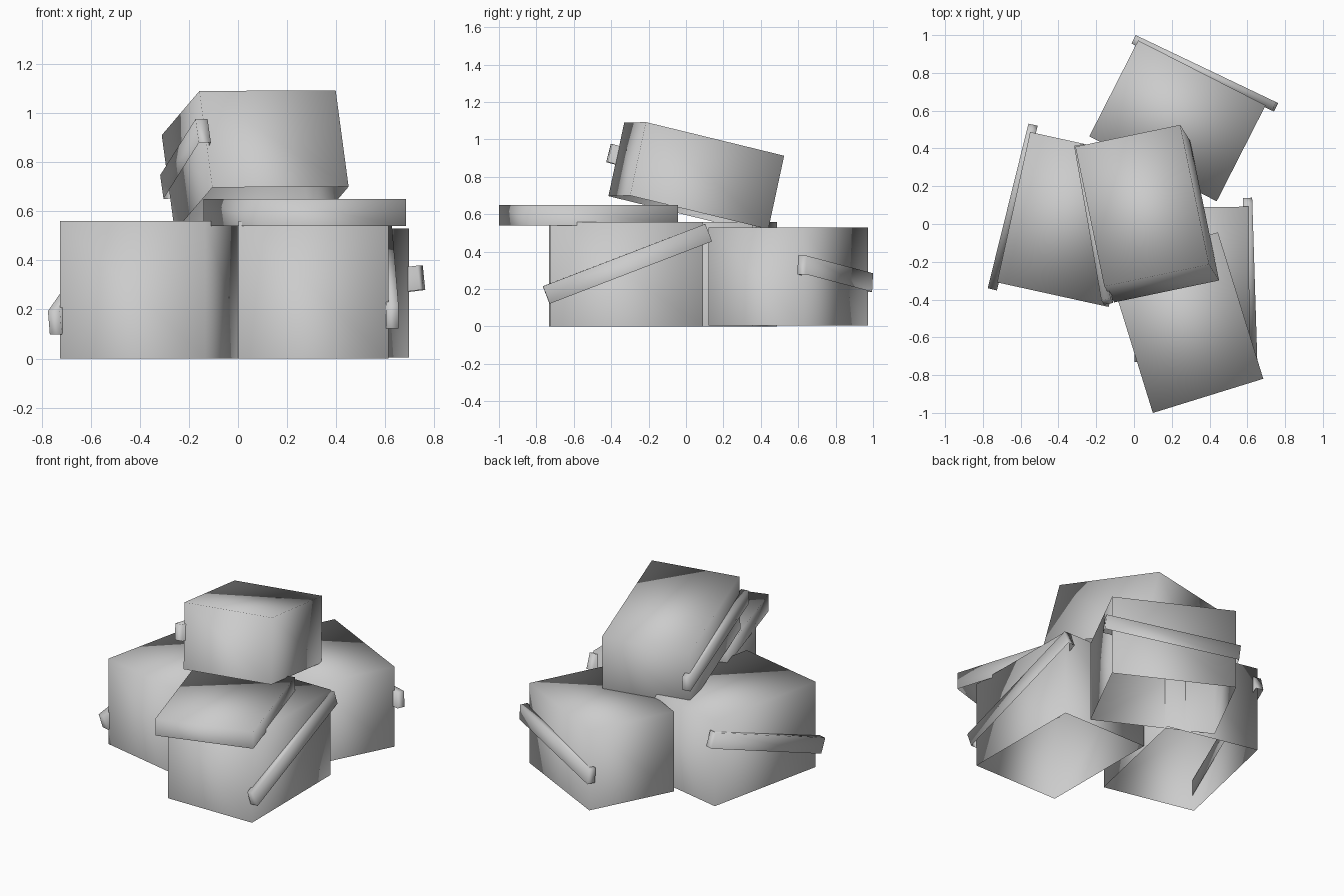
import bpy
from math import radians
from mathutils import Matrix, Euler
import bmesh

if "Cube" in bpy.data.objects:
    bpy.data.objects.remove(bpy.data.objects["Cube"], do_unlink=True)

grey = bpy.data.materials.new("plain_grey")
grey.use_nodes = True
colour = (0.6, 0.6, 0.6, 1.0)
grey.diffuse_color = colour
grey.node_tree.nodes["Principled BSDF"].inputs["Base Color"].default_value = colour


def block(name, size, frame):
    """Smooth-shaded shell, open underneath, placed by a matrix."""
    bm = bmesh.new()
    bmesh.ops.create_cube(bm, size=1)
    bm.normal_update()
    underside = [f for f in bm.faces if f.normal.z < -0.5]
    bmesh.ops.delete(bm, geom=underside, context="FACES")
    bmesh.ops.transform(bm, matrix=Matrix.Diagonal((*size, 1)), verts=bm.verts)
    for face in bm.faces:
        face.smooth = True
    mesh = bpy.data.meshes.new(name)
    bm.to_mesh(mesh)
    bm.free()
    mesh.transform(frame)
    mesh.materials.append(grey)
    bpy.context.collection.objects.link(bpy.data.objects.new(name, mesh))


def placed(centre, angles):
    turn = Euler([radians(a) for a in angles]).to_matrix().to_4x4()
    return Matrix.Translation(centre) @ turn


def crate(name, frame, size, side, tilt, length, along=0.0, lift=0.0):
    """Shell with a slanted batten nailed on one long side (+1 or -1 in x)."""
    block(name, size, frame)
    spot = (side * (size[0] / 2 + 0.005), along, lift)
    batten = placed(spot, (tilt, 0, side * 1.5))
    block(name + "_batten", (0.05, length, 0.1), frame @ batten)


# Three crates standing on the ground
crate("left_crate", placed((-0.342, 0.024, 0.28), (0, 0, -12.4)),
      (0.605, 0.815, 0.56), -1, 19, 0.915, 0, 0.015)
crate("front_crate", placed((0.305, -0.32, 0.28), (0, 0, 0.3)),
      (0.61, 0.82, 0.56), 1, 21, 0.93, 0.005, 0.055)
crate("back_crate", placed((0.23, 0.546, 0.267), (0, 0, 63)),
      (0.57, 0.757, 0.525), 1, -6.5, 0.83, -0.015, 0.015)

# Crate resting askew on top of the pile, slightly racked out of square
racked = Matrix.Shear("XY", 4, (-0.08, 0))
crate("top_crate", placed((0.07, 0.055, 0.805), (-13.4, -0.3, 11.8)) @ racked,
      (0.567, 0.776, 0.404), -1, -2, 0.86, 0, 0.01)

# Loose lid lying on the front crate
block("loose_lid", (0.612, 0.812, 0.11), placed((0.272, -0.522, 0.595), (0, 0, 17.2)))
